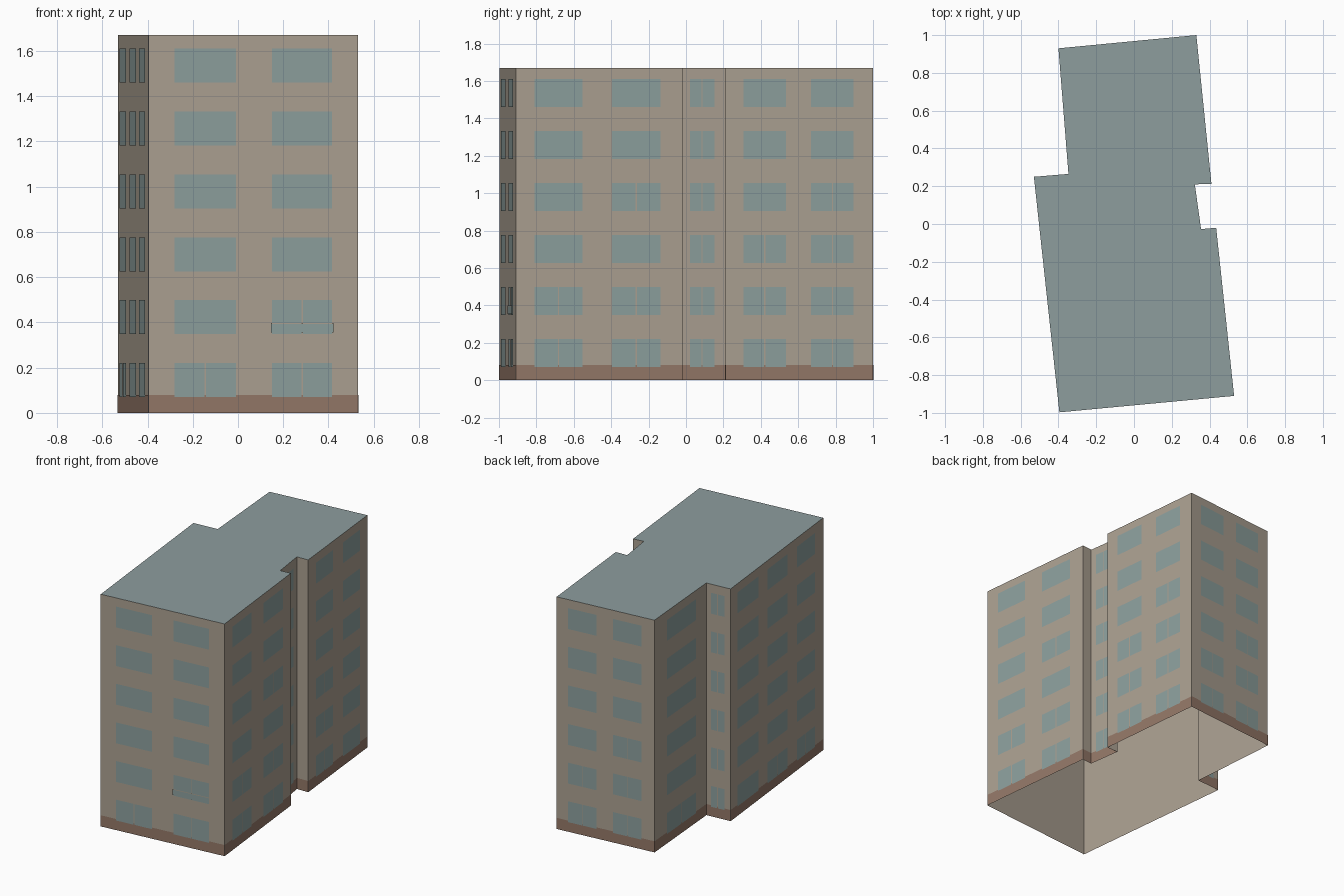
import bpy
from mathutils import Vector

if "Cube" in bpy.data.objects:
    bpy.data.objects.remove(bpy.data.objects["Cube"])


def make_material(name, rgb):
    linear = [(c / 255 / 12.92 if c < 11 else ((c / 255 + 0.055) / 1.055) ** 2.4) for c in rgb]
    mat = bpy.data.materials.new(name)
    mat.use_nodes = True
    mat.diffuse_color = (*linear, 1)
    mat.node_tree.nodes["Principled BSDF"].inputs["Base Color"].default_value = (*linear, 1)
    return mat


WALL = make_material("beige wall", (172, 161, 146))
BRICK = make_material("brown plinth", (148, 120, 104))
GLASS = make_material("teal glass", (141, 160, 158))
ROOF = make_material("grey roof", (141, 157, 158))

HEIGHT = 1.67
PLINTH = 0.08
ROWS = 6
PITCH = 0.278
SILL, HEAD = 0.07, 0.22
GAP = 0.006
# Footprint, counter-clockwise from the front left corner of the plan
PLAN = [Vector(p) for p in (
    (-0.395, -0.997), (0.53, -0.91), (0.435, -0.02), (0.355, -0.027), (0.322, 0.21),
    (0.41, 0.212), (0.33, 1.0), (-0.4, 0.93), (-0.347, 0.265), (-0.53, 0.25))]

# Per facade: window columns as (start, end, rows that have a mullion)
FACADES = {
    "front": (0, [(0.124, 0.416, {0}), (0.59, 0.876, {0, 1})]),
    "right_front": (1, [(0.113, 0.40, {0, 1}), (0.576, 0.87, {0, 1, 3})]),
    "right_recess": (3, [(0.2, 0.75, set(range(ROWS)))]),
    "right_back": (5, [(0.12, 0.41, {0, 1, 2}), (0.58, 0.867, {0, 1, 2, 3})]),
    "back": (6, [(0.12, 0.41, {0, 1}), (0.58, 0.87, {0, 1, 2})]),
    "left_back": (7, [(0.23, 0.79, {0})]),
    "left_step": (8, [(0.2, 0.76, set(range(ROWS)))]),
    "left_front": (9, [(0.07, 0.295, {0}), (0.395, 0.61, {0}), (0.71, 0.905, {0})]),
}


def make_object(name, verts, faces, mat):
    mesh = bpy.data.meshes.new(name)
    mesh.from_pydata(verts, [], faces)
    mesh.materials.append(mat)
    obj = bpy.data.objects.new(name, mesh)
    bpy.context.collection.objects.link(obj)
    return obj


def edge(i):
    """Corner points and outward direction of one facade."""
    a, b = PLAN[i], PLAN[(i + 1) % len(PLAN)]
    d = (b - a).normalized()
    return a, b, Vector((d.y, -d.x))


def panel(verts, faces, i, span, low, high, out):
    """Add a flat panel lying just in front of a facade."""
    a, b, normal = edge(i)
    p, q = (a.lerp(b, t) + normal * out for t in span)
    n = len(verts)
    verts += [(*p, low), (*q, low), (*q, high), (*p, high)]
    faces.append((n, n + 1, n + 2, n + 3))


# Wall shell, open underneath
count = len(PLAN)
ring = [(*p, 0) for p in PLAN] + [(*p, HEIGHT) for p in PLAN]
sides = [(i, (i + 1) % count, (i + 1) % count + count, i + count) for i in range(count)]
make_object("walls", ring, sides, WALL)

# Flat roof
make_object("roof", ring[count:], [tuple(range(count))], ROOF)

# Brown plinth around the foot of the walls
verts, faces = [], []
for i in range(count):
    panel(verts, faces, i, (0, 1), 0, PLINTH, 0.002)
make_object("plinth", verts, faces, BRICK)

# Windows, one object per facade, split in two panes where there is a mullion
for name, (i, columns) in FACADES.items():
    verts, faces = [], []
    a, b, _ = edge(i)
    half = GAP / 2 / (b - a).length
    for start, end, split in columns:
        mid = (start + end) / 2
        for row in range(ROWS):
            low, high = SILL + row * PITCH, HEAD + row * PITCH
            panes = [(start, mid - half), (mid + half, end)] if row in split else [(start, end)]
            for span in panes:
                panel(verts, faces, i, span, low, high, 0.004)
    make_object(name + "_windows", verts, faces, GLASS)

# Low balcony screen with a pale rail line in front of one first floor window
verts, faces = [], []
panel(verts, faces, 0, (0.585, 0.882), 0.355, 0.393, 0.009)
make_object("balcony_screen", verts, faces, GLASS)
verts, faces = [], []
panel(verts, faces, 0, (0.585, 0.882), 0.393, 0.398, 0.009)
make_object("balcony_rail", verts, faces, WALL)
